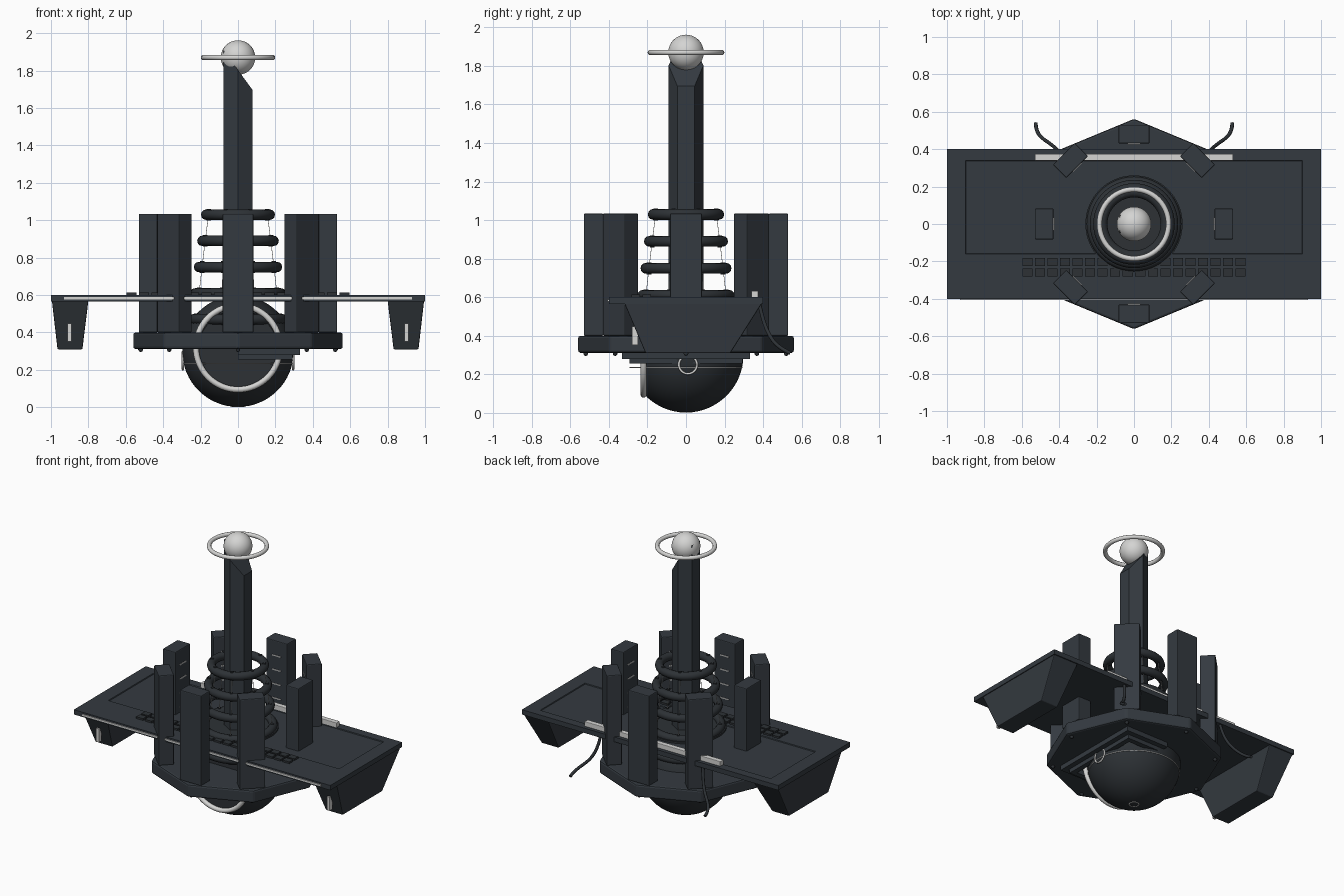
import bpy, bmesh, math
from mathutils import Matrix, Vector

if "Cube" in bpy.data.objects:
    bpy.data.objects.remove(bpy.data.objects["Cube"])


def material(name, rgb):
    m = bpy.data.materials.new(name)
    m.diffuse_color = (*rgb, 1)
    m.use_nodes = True
    m.node_tree.nodes["Principled BSDF"].inputs["Base Color"].default_value = m.diffuse_color
    return m


SLATE = material("slate", (0.034, 0.042, 0.051))
CHAR = material("charcoal", (0.026, 0.031, 0.036))
LIGHT = material("pale_grey", (0.66, 0.66, 0.65))


def finish(name, bm, mat, smooth=False, bevel=0):
    bmesh.ops.recalc_face_normals(bm, faces=bm.faces)
    me = bpy.data.meshes.new(name)
    bm.to_mesh(me)
    bm.free()
    me.materials.append(mat)
    ob = bpy.data.objects.new(name, me)
    bpy.context.collection.objects.link(ob)
    if smooth:
        for p in me.polygons:
            p.use_smooth = True
    if bevel:
        mod = ob.modifiers.new("Bevel", "BEVEL")
        mod.width, mod.segments = bevel, 2
    return ob


def add_box(bm, center, size, spin=0):
    mat = (Matrix.Rotation(spin, 4, 'Z') @ Matrix.Translation(center)
           @ Matrix.Diagonal((*size, 1)))
    return bmesh.ops.create_cube(bm, size=1, matrix=mat)["verts"]


def box(name, center, size, mat, spin=0, bevel=0):
    bm = bmesh.new()
    add_box(bm, center, size, spin)
    return finish(name, bm, mat, bevel=bevel)


def ball(name, center, r, mat):
    bm = bmesh.new()
    bmesh.ops.create_uvsphere(bm, u_segments=48, v_segments=24, radius=r,
                              matrix=Matrix.Translation(center))
    return finish(name, bm, mat, True)


def prism(name, sides, r, z0, z1, mat, phase=0, bevel=0):
    bm = bmesh.new()
    vs = [bm.verts.new((r * math.cos(phase + i * math.tau / sides),
                        r * math.sin(phase + i * math.tau / sides), z0))
          for i in range(sides)]
    face = bm.faces.new(vs)
    top = bmesh.ops.extrude_face_region(bm, geom=[face])["geom"]
    for v in top:
        if isinstance(v, bmesh.types.BMVert):
            v.co.z = z1
    return finish(name, bm, mat, bevel=bevel)


def torus(name, center, R, r, mat, rot=(0, 0, 0), n=64):
    bpy.ops.mesh.primitive_torus_add(location=center, rotation=rot, major_radius=R,
                                     minor_radius=r, major_segments=n, minor_segments=12)
    ob = bpy.context.object
    ob.name = name
    ob.data.materials.append(mat)
    bpy.ops.object.shade_smooth()
    return ob


# Lower orb with a flattened front disc
bm = bmesh.new()
bmesh.ops.create_uvsphere(bm, u_segments=64, v_segments=32, radius=0.298,
                          matrix=Matrix.Translation((0, 0, 0.3)))
cut = bmesh.ops.bisect_plane(bm, geom=bm.verts[:] + bm.edges[:] + bm.faces[:],
                             plane_co=(0, -0.205, 0), plane_no=(0, -1, 0), clear_outer=True)
bmesh.ops.edgeloop_fill(bm, edges=[e for e in cut["geom_cut"]
                                   if isinstance(e, bmesh.types.BMEdge)])
orb = finish("orb", bm, CHAR)
bpy.context.view_layer.objects.active = orb
orb.select_set(True)
bpy.ops.object.shade_smooth_by_angle(angle=math.radians(25))
Q = math.pi / 2
torus("orb_front_ring", (0, -0.22, 0.32), 0.225, 0.016, LIGHT, (Q, 0, 0))
torus("orb_seam", (0, 0, 0.235), 0.291, 0.003, LIGHT)
for sx in (-1, 1):
    torus("orb_side_ring", (sx * 0.295, 0.01, 0.25), 0.047, 0.006, LIGHT, (0, Q, 0), 32)
torus("orb_bottom_ring", (0, 0, 0.006), 0.03, 0.005, LIGHT, n=24)

# Octagonal base with studs and stepped half-frames beneath
prism("base_plate", 8, 0.562, 0.312, 0.4, SLATE, bevel=0.012)
for i in range(8):
    a = i * math.pi / 4
    ball("base_stud", (0.52 * math.cos(a), 0.52 * math.sin(a), 0.308), 0.012, CHAR)
for h, z in ((0.315, 0.296), (0.275, 0.272)):
    bm = bmesh.new()
    add_box(bm, (h, 0, z), (0.035, 2 * h + 0.035, 0.034))
    for sy in (-1, 1):
        add_box(bm, (h / 2, sy * h, z), (h, 0.035, 0.034))
    finish("under_frame", bm, SLATE)

# Eight pillars with small lamps on their inner faces
for i in range(8):
    a = i * math.pi / 4
    box("pillar", (0.48, 0, 0.717), (0.1, 0.166, 0.635), SLATE, a, bevel=0.006)
    bm = bmesh.new()
    for k in range(4):
        add_box(bm, (0.429, 0, 0.93 - 0.1 * k), (0.006, 0.07, 0.007), a)
    finish("pillar_lamps", bm, LIGHT)

# Desk slab with a shallow sunken tray
bm = bmesh.new()
add_box(bm, (0, 0, 0.583), (2, 0.8, 0.034))
bm.faces.ensure_lookup_table()
top = max(bm.faces, key=lambda f: f.calc_center_median().z)
bmesh.ops.inset_individual(bm, faces=[top], thickness=0.1)
for v in top.verts:
    v.co.x = math.copysign(0.9, v.co.x)
    v.co.y = 0.34 if v.co.y > 0 else -0.16
bmesh.ops.inset_individual(bm, faces=[top], thickness=0.004, depth=-0.006)
finish("desk", bm, SLATE)
box("desk_front_strip", (0, -0.401, 0.583), (1.86, 0.012, 0.011), LIGHT)
box("desk_back_lamp", (0, 0.357, 0.615), (1.06, 0.036, 0.036), LIGHT, bevel=0.004)
prism("desk_collar", 64, 0.26, 0.59, 0.606, CHAR)

# Two rows of keys
bm = bmesh.new()
for row in (-0.203, -0.26):
    for k in range(18):
        add_box(bm, (-0.57 + k * 1.14 / 17, row, 0.604), (0.054, 0.044, 0.018))
finish("keys", bm, CHAR)

# Tapered side pods, their lamps, and the trailing cables
for s in (-1, 1):
    bm = bmesh.new()
    for v in add_box(bm, (0, 0, 0), (1, 1, 1)):
        up, out, back = v.co.z > 0, v.co.x > 0, v.co.y > 0
        if up:
            v.co = (s * (0.995 if out else 0.8), 0.395 if back else -0.32, 0.57)
        else:
            v.co = (s * (0.965 if out else 0.832), 0.23 if back else -0.21, 0.31)
    finish("side_pod", bm, SLATE, bevel=0.005)
    box("pod_lamp", (s * 0.9, -0.265, 0.4), (0.022, 0.03, 0.095), LIGHT)
    cu = bpy.data.curves.new("cable", 'CURVE')
    cu.dimensions = '3D'
    cu.bevel_depth, cu.bevel_resolution = 0.01, 2
    sp = cu.splines.new('NURBS')
    pts = [(0.4, 0.38, 0.57), (0.41, 0.4, 0.47), (0.46, 0.44, 0.38),
           (0.525, 0.48, 0.34), (0.525, 0.54, 0.31)]
    sp.points.add(len(pts) - 1)
    for p, c in zip(sp.points, pts):
        p.co = (s * c[0], c[1], c[2], 1)
    sp.use_endpoint_u = True
    sp.order_u = 4
    cu.use_fill_caps = True
    cu.materials.append(CHAR)
    bpy.context.collection.objects.link(bpy.data.objects.new("cable", cu))

# Stacked coil rings with studs, tied by thin wires
levels = [(1.03, 0.17), (0.89, 0.19), (0.75, 0.208), (0.61, 0.225), (0.47, 0.24)]
for z, R in levels:
    torus("coil_ring", (0, 0, z), R, 0.028, CHAR, n=48)
    bm = bmesh.new()
    for i in range(8):
        add_box(bm, (R, 0, z), (0.02, 0.016, 0.062), (i + 0.5) * math.pi / 4)
    finish("coil_studs", bm, CHAR)
bm = bmesh.new()
for i in range(8):
    a = (i + 0.5) * math.pi / 4
    for (z1, r1), (z0, r0) in zip(levels[:3], levels[1:4]):
        for v in add_box(bm, (0, 0, 0), (0.003, 0.003, 1)):
            r, z = (r1, z1) if v.co.z > 0 else (r0, z0)
            v.co += Vector((r * math.cos(a), r * math.sin(a), z - math.copysign(0.5, v.co.z)))
finish("coil_wires", bm, LIGHT)

# Hexagonal mast with a slanted tip
mast = prism("mast", 6, 0.09, 0.5, 2.0, SLATE, phase=Q)
bm = bmesh.new()
bm.from_mesh(mast.data)
cut = bmesh.ops.bisect_plane(bm, geom=bm.verts[:] + bm.edges[:] + bm.faces[:],
                             plane_co=(0, 0, 1.803), plane_no=(1.37, 0, 1), clear_outer=True)
bmesh.ops.edgeloop_fill(bm, edges=[e for e in cut["geom_cut"]
                                   if isinstance(e, bmesh.types.BMEdge)])
bm.to_mesh(mast.data)
bm.free()

# Glowing head and halo
ball("mast_globe", (0, 0, 1.87), 0.092, LIGHT)
torus("halo", (0, 0, 1.87), 0.185, 0.014, LIGHT)
